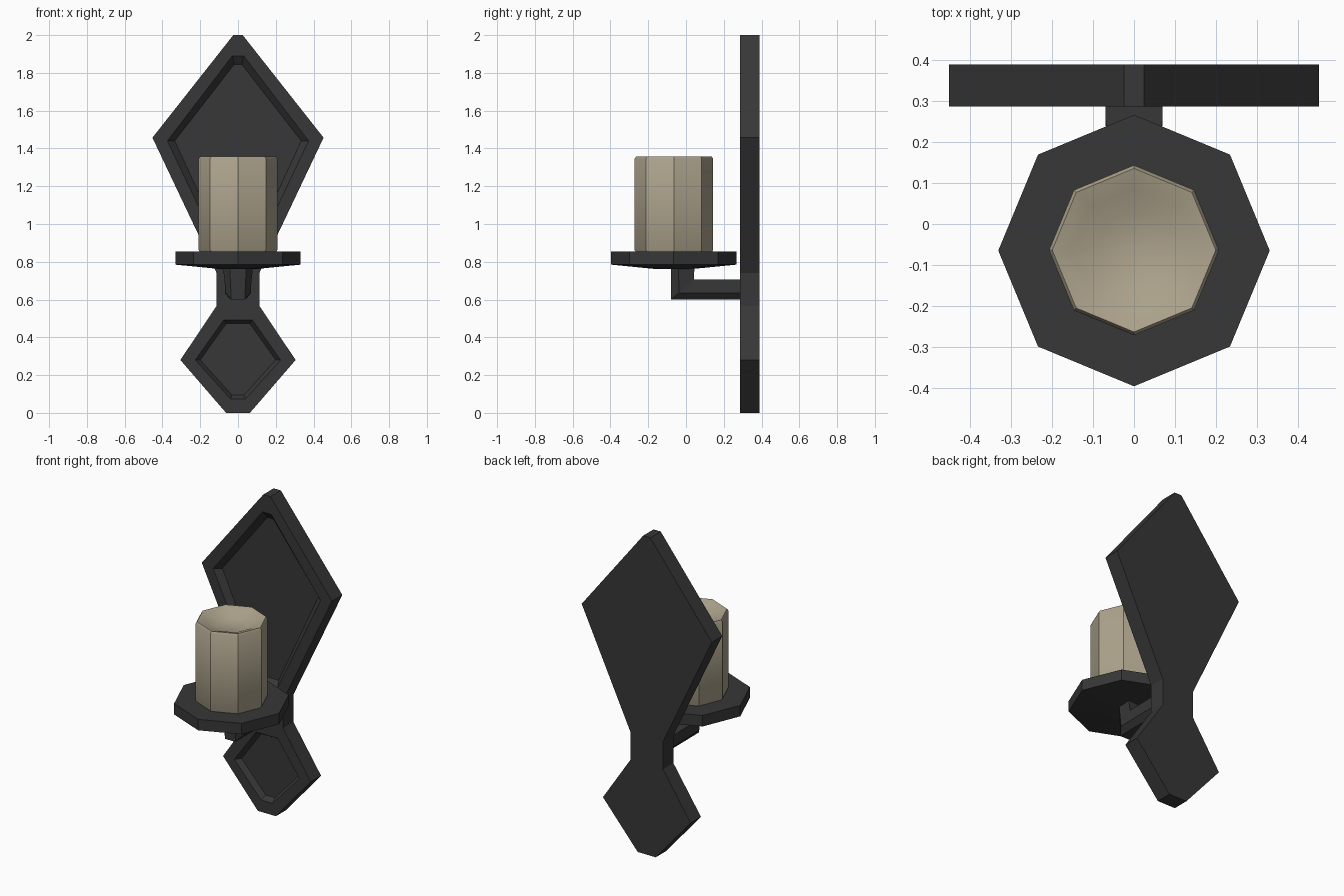
import bpy, bmesh, math

if "Cube" in bpy.data.objects:
    bpy.data.objects.remove(bpy.data.objects["Cube"])


def material(name, rgb):
    m = bpy.data.materials.new(name)
    m.diffuse_color = (*rgb, 1)
    m.use_nodes = True
    m.node_tree.nodes["Principled BSDF"].inputs["Base Color"].default_value = m.diffuse_color
    return m


iron = material("dark iron", (0.038, 0.038, 0.038))
wax = material("cream wax", (0.42, 0.37, 0.265))


def finish(name, faces, mat):
    """Make an object from a list of faces, each a list of points."""
    bm = bmesh.new()
    for pts in faces:
        bm.faces.new([bm.verts.new(p) for p in pts])
    bmesh.ops.remove_doubles(bm, verts=bm.verts, dist=0.0005)
    bmesh.ops.recalc_face_normals(bm, faces=bm.faces)
    me = bpy.data.meshes.new(name)
    bm.to_mesh(me)
    bm.free()
    ob = bpy.data.objects.new(name, me)
    bpy.context.collection.objects.link(ob)
    me.materials.append(mat)
    return ob


def skin(rings):
    """Quads between successive closed rings."""
    out = []
    for a, b in zip(rings, rings[1:]):
        n = len(a)
        out += [[a[i], a[(i + 1) % n], b[(i + 1) % n], b[i]] for i in range(n)]
    return out


def mirrored(half, y):
    """Closed loop from the right-hand (x, z) points, top to bottom."""
    return [(x, y, z) for x, z in half] + [(-x, y, z) for x, z in reversed(half)]


def turned(name, profile, mat, cy, sides=8):
    """Lathe an (r, z) profile into a low-sided solid."""
    rings = [[(r * math.cos(math.tau * i / sides), cy + r * math.sin(math.tau * i / sides), z)
              for i in range(sides)] for r, z in profile]
    return finish(name, skin(rings) + [rings[0], rings[-1]], mat)


# Backplate: two kite panels with sunken fields, joined by a neck
FRONT, BACK, SUNK = 0.287, 0.39, 0.322
upper = [(0.025, 2.0), (0.453, 1.457), (0.113, 0.74)]
lower = [(0.113, 0.567), (0.305, 0.28), (0.063, 0.0)]
upper_rim = [(0.03, 1.89), (0.374, 1.44), (0.075, 0.81)]
upper_field = [(0.02, 1.845), (0.335, 1.44), (0.058, 0.84)]
lower_rim = [(0.075, 0.493), (0.226, 0.28), (0.04, 0.074)]
lower_field = [(0.063, 0.472), (0.2, 0.28), (0.032, 0.095)]
neck = [upper[2], lower[0]]
faces = []
for edge, rim, field in ((upper, upper_rim, upper_field), (lower, lower_rim, lower_field)):
    rings = [mirrored(edge, FRONT), mirrored(rim, FRONT), mirrored(field, SUNK)]
    faces += skin(rings) + [rings[-1]]
for part in (upper, neck, lower):
    faces.append(mirrored(part, BACK))
faces.append(mirrored(neck, FRONT))
outline = upper + lower
faces += skin([mirrored(outline, FRONT), mirrored(outline, BACK)])
finish("backplate", faces, iron)

# Bent arm: chamfered section swept from the plate, mitred up to the dish
section = [(1, 0.05), (1, -0.02), (0.55, -0.055), (-0.55, -0.055), (-1, -0.02), (-1, 0.05)]
AY, AZ = -0.015, 0.655
rings = [
    [(0.07 * u, 0.30, AZ + t) for u, t in section],
    [(0.065 * u, AY + t * 1.15, AZ + t) for u, t in section],
    [(0.082 * u, AY + t * 1.2, 0.80) for u, t in section],
]
finish("arm", skin(rings) + [rings[0], rings[-1]], iron)

# Drip dish with a shallow conical underside
turned("drip_dish", [(0.10, 0.762), (0.332, 0.785), (0.332, 0.854)], iron, -0.065)

# Candle with a melted hollow in the top
candle = turned("candle", [(0.2, 0.85), (0.208, 0.862), (0.208, 1.346), (0.2, 1.357),
                           (0.15, 1.342), (0.094, 1.315)], wax, -0.064)
bpy.context.view_layer.objects.active = candle
candle.select_set(True)
bpy.ops.object.shade_smooth_by_angle(angle=math.radians(35))
